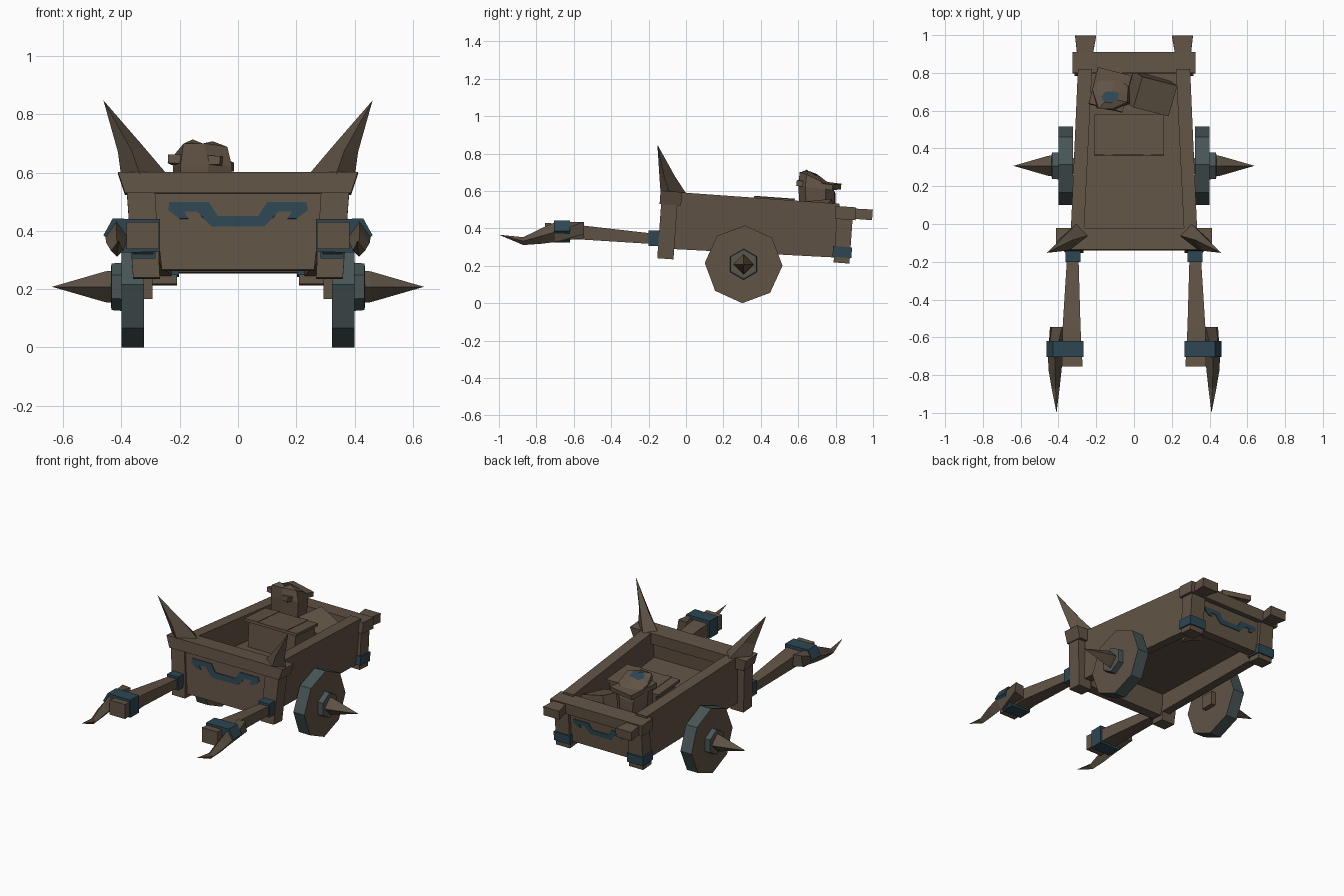
import bpy, bmesh, math, random

if "Cube" in bpy.data.objects:
    bpy.data.objects.remove(bpy.data.objects["Cube"])

random.seed(4)


def material(name, rgb):
    m = bpy.data.materials.new(name)
    m.diffuse_color = (*rgb, 1)
    m.use_nodes = True
    m.node_tree.nodes["Principled BSDF"].inputs["Base Color"].default_value = m.diffuse_color
    return m


WOOD = material("weathered wood", (0.120, 0.087, 0.060))
HORN = material("dark horn", (0.105, 0.080, 0.056))
BLUE = material("dull blue", (0.026, 0.062, 0.086))
IRON = material("grey teal iron", (0.064, 0.090, 0.093))

A = math.radians(4.1)


def tilt(p):
    # the tub slopes down towards the back
    x, y, z = p
    z -= 0.4
    return (x, y * math.cos(A) + z * math.sin(A), 0.4 - y * math.sin(A) + z * math.cos(A))


def loft(name, rings, mats, tilted=False, mirror=False, rule=None):
    """Skin rings of points; a ring of one point makes a tip."""
    bm = bmesh.new()
    for s in ((1, -1) if mirror else (1,)):
        vr = []
        for r in rings:
            pts = [tilt(p) if tilted else p for p in r]
            vr.append([bm.verts.new((p[0] * s, p[1], p[2])) for p in pts])
        for a, b in zip(vr, vr[1:]):
            n = len(a)
            for i in range(n):
                j = (i + 1) % n
                if len(b) == 1:
                    bm.faces.new((a[i], a[j], b[0]))
                else:
                    bm.faces.new((a[i], a[j], b[j], b[i]))
        for r in (vr[0], vr[-1]):
            if len(r) > 2:
                bm.faces.new(r)
    bmesh.ops.recalc_face_normals(bm, faces=bm.faces)
    if rule:
        for f in bm.faces:
            f.material_index = rule(f)
    me = bpy.data.meshes.new(name)
    bm.to_mesh(me)
    bm.free()
    for m in (mats if isinstance(mats, (list, tuple)) else [mats]):
        me.materials.append(m)
    ob = bpy.data.objects.new(name, me)
    bpy.context.collection.objects.link(ob)
    return ob


def rect_y(x0, x1, y, z0, z1):
    return [(x0, y, z0), (x1, y, z0), (x1, y, z1), (x0, y, z1)]


def box(name, x, y, z, mat, tilted=True, mirror=False):
    return loft(name, [rect_y(*x, y[0], *z), rect_y(*x, y[1], *z)], mat, tilted, mirror)


def ring_x(x, cy, cz, r, n, off=90):
    return [(x, cy + r * math.cos(math.radians(off + 360 * i / n)),
             cz + r * math.sin(math.radians(off + 360 * i / n))) for i in range(n)]


# tub: tapering side walls, raised floor and end boards
def wall(y, ob, ot, ib, it, z0):
    return [(ob, y, z0), (ot, y, 0.59), (it, y, 0.59), (ib, y, z0)]


loft("side_wall", [wall(-0.06, 0.322, 0.335, 0.27, 0.265, 0.285),
                   wall(0.81, 0.283, 0.297, 0.228, 0.222, 0.302)], WOOD, True, True)
loft("floor", [rect_y(-0.275, 0.275, -0.07, 0.395, 0.42), rect_y(-0.235, 0.235, 0.82, 0.395, 0.42)],
     WOOD, True)
loft("front_board", [[(-w, -0.13, z), (w, -0.13, z), (w, -0.06, z), (-w, -0.06, z)]
                     for w, z in ((0.262, 0.257), (0.275, 0.385), (0.292, 0.53))], WOOD, True)
box("back_board", (-0.22, 0.22), (0.80, 0.865), (0.315, 0.52), WOOD)

# front rail, wider at the top
loft("front_rail", [[(-w, -0.15, z), (w, -0.15, z), (w, -0.035, z), (-w, -0.035, z)]
                    for w, z in ((0.388, 0.52), (0.412, 0.592))], WOOD, True)
loft("front_post", [[(a, -0.142, z), (b, -0.142, z), (b, -0.055, z), (a, -0.055, z)]
                    for a, b, z in ((0.268, 0.36, 0.23), (0.285, 0.382, 0.53))], WOOD, True, True)

# back frame
box("back_rail", (-0.325, 0.325), (0.79, 0.9), (0.508, 0.577), WOOD)
box("back_post", (0.21, 0.308), (0.80, 0.885), (0.275, 0.51), WOOD, True, True)
box("back_post_band", (0.202, 0.316), (0.792, 0.893), (0.305, 0.362), BLUE, True, True)
loft("rear_beam", [rect_y(0.22, 0.30, 0.88, 0.515, 0.57), rect_y(0.20, 0.312, 0.989, 0.515, 0.572)],
     WOOD, True, True)

# painted curved ornament on both end boards
half = [(0.07, 0.45), (0.10, 0.497), (0.235, 0.497), (0.24, 0.47), (0.20, 0.44),
        (0.17, 0.44), (0.185, 0.465), (0.14, 0.465), (0.09, 0.413)]
outline = half + [(-x, z) for x, z in reversed(half)]


def ornament(name, y, s, cz):
    loft(name, [[(x * s, y + d, cz + (z - 0.455) * s) for x, z in outline] for d in (-0.004, 0.004)],
         BLUE, True)


ornament("front_ornament", -0.131, 1.0, 0.447)
ornament("back_ornament", 0.866, 0.8, 0.435)

# corner horns on the front rail
loft("corner_horn", [
    [(0.24, -0.06, 0.59), (0.33, -0.135, 0.575), (0.40, -0.085, 0.58), (0.30, 0.005, 0.58)],
    [(0.325, -0.085, 0.69), (0.365, -0.142, 0.675), (0.412, -0.115, 0.67), (0.365, -0.06, 0.68)],
    [(0.462, -0.153, 0.848)]], HORN, False, True)

# handles: shaft, collar, grip, strap and lashed horn
loft("handle", [rect_y(0.293, 0.356, -0.10, 0.312, 0.37), rect_y(0.293, 0.356, -0.2, 0.318, 0.375),
                rect_y(0.283, 0.378, -0.55, 0.34, 0.415), rect_y(0.272, 0.382, -0.755, 0.338, 0.43)],
     WOOD, False, True)
box("handle_collar", (0.284, 0.362), (-0.2, -0.13), (0.305, 0.39), BLUE, False, True)
loft("handle_strap", [[(0.268, y, 0.328), (0.40, y, 0.325), (0.462, y, 0.385), (0.43, y, 0.442),
                       (0.268, y, 0.44)] for y in (-0.705, -0.62)], BLUE, False, True)


def horn_ring(y, cx, cz, rx, rz):
    return [(cx - rx, y, cz), (cx, y, cz - rz), (cx + rx, y, cz), (cx, y, cz + rz)]


loft("handle_horn", [
    [(0.375, -0.545, 0.35), (0.445, -0.545, 0.37), (0.435, -0.545, 0.435), (0.38, -0.545, 0.43)],
    horn_ring(-0.70, 0.417, 0.38, 0.038, 0.053), horn_ring(-0.77, 0.418, 0.36, 0.035, 0.042),
    horn_ring(-0.87, 0.415, 0.332, 0.021, 0.021), [(0.41, -1.0, 0.366)]], HORN, False, True)

# wheels: octagonal, with hub, axle stub and spike
CY, CZ = 0.308, 0.208
loft("wheel", [ring_x(0.322, CY, CZ, 0.208, 8, 88), ring_x(0.40, CY, CZ, 0.208, 8, 88)],
     [WOOD, IRON], False, True, lambda f: 0 if abs(f.normal.x) > 0.5 else 1)
loft("wheel_hub", [ring_x(0.395, CY, CZ, 0.083, 6), ring_x(0.434, CY, CZ, 0.08, 6),
                   ring_x(0.436, CY, CZ, 0.068, 6)],
     [IRON, WOOD], False, True,
     lambda f: 1 if len(f.verts) == 6 and abs(f.calc_center_median().x) > 0.42 else 0)
loft("hub_spike", [ring_x(0.43, CY, CZ, 0.055, 4), ring_x(0.455, CY, CZ, 0.053, 4),
                   [(0.638, CY, CZ)]], HORN, False, True)
box("axle_stub", (0.293, 0.33), (CY - 0.042, CY + 0.042), (0.166, 0.25), WOOD, False, True)

# cargo: strapped crate
box("crate", (-0.19, 0.14), (0.37, 0.565), (0.41, 0.583), WOOD)
box("crate_lid", (-0.212, 0.16), (0.352, 0.568), (0.58, 0.597), WOOD)
for i, x in enumerate((-0.135, 0.07)):
    box("crate_strap_%d" % i, (x - 0.02, x + 0.02), (0.35, 0.57), (0.595, 0.6), WOOD)

# cargo: leaning block
block = box("leaning_block", (-0.1, 0.1), (-0.085, 0.085), (-0.09, 0.09), WOOD, False)
block.location = (0.09, 0.69, 0.435)
block.rotation_euler = (0.1, 0.3, -0.25)


# cargo: jagged rock, higher at the front, with a slab through it
def rock_ring(z, rx, ry, cy, slope, j):
    pts = []
    for i in range(7):
        a = math.tau * (i + 0.4) / 7
        x = max(-0.85, min(0.85, math.cos(a))) * rx
        y = max(-0.85, min(0.85, math.sin(a))) * ry
        pts.append((-0.125 + x + random.uniform(-j, j), cy + y + random.uniform(-j, j),
                    z - slope * y + random.uniform(-j, j)))
    return pts


loft("rock", [rock_ring(0.40, 0.10, 0.11, 0.705, 0, 0.005), rock_ring(0.61, 0.115, 0.12, 0.70, 0.2, 0.01),
              rock_ring(0.672, 0.108, 0.10, 0.69, 0.4, 0.012), rock_ring(0.695, 0.05, 0.045, 0.67, 0.3, 0.01)],
     [WOOD, BLUE], False, False,
     lambda f: 1 if len(f.verts) == 7 and f.normal.z > 0.5 else 0)
slab = box("rock_slab", (-0.092, 0.092), (-0.1, 0.1), (-0.015, 0.015), WOOD, False)
slab.location = (-0.127, 0.71, 0.633)
slab.rotation_euler = (-0.12, 0.03, -0.25)
